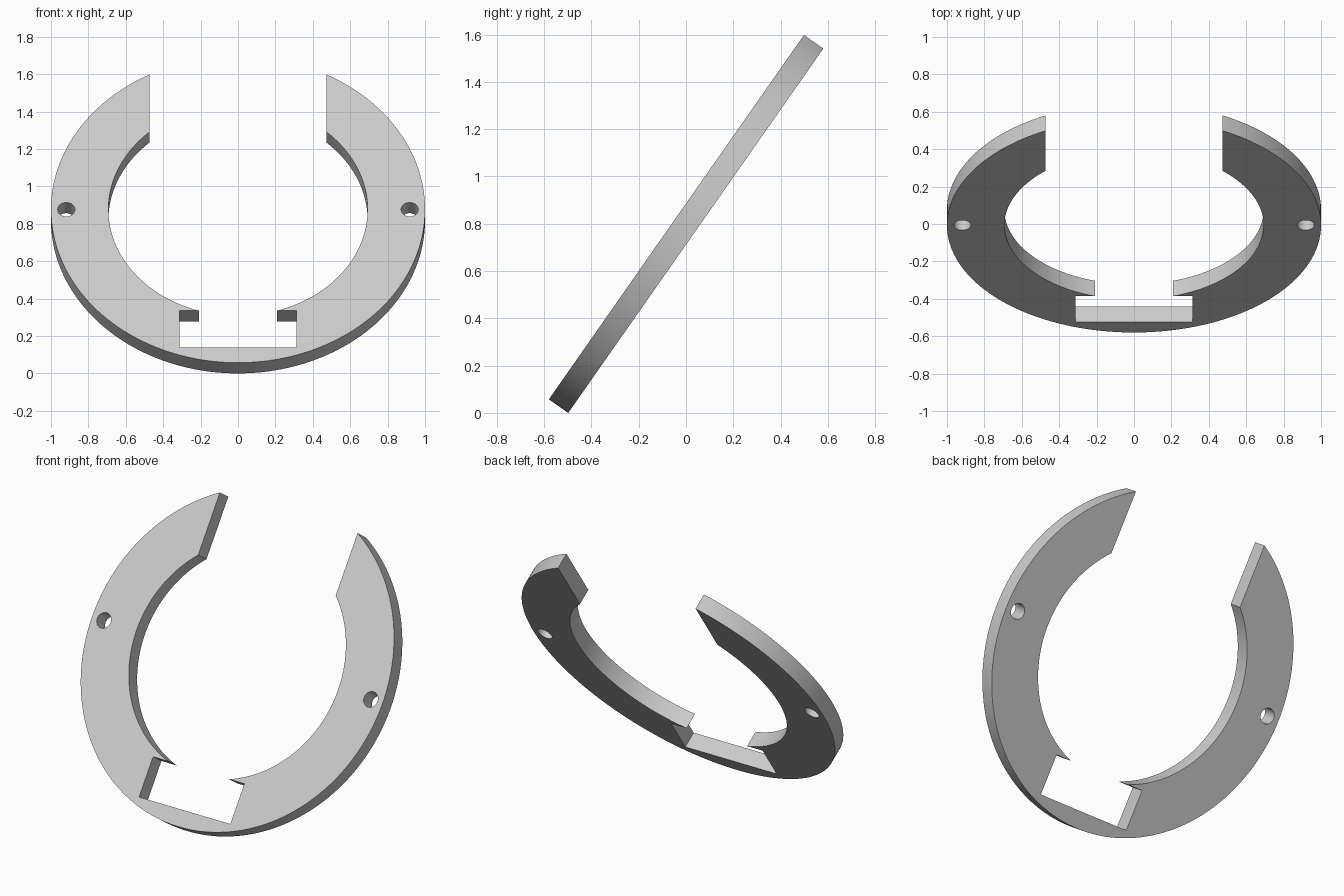
import bpy
import bmesh
from math import asin, cos, pi, radians, sin

cube = bpy.data.objects.get("Cube")
if cube:
    bpy.data.objects.remove(cube, do_unlink=True)

OUTER, INNER, THICK = 1.0, 0.693, 0.1
GAP = 0.473                                # half width of the open top
NOTCH, NOTCH_TOP, NOTCH_FLOOR = 0.314, -0.661, -0.902
HOLE_X, HOLE_R = 0.918, 0.046


def arc(radius, start, end, steps, cx=0.0):
    """Points along an arc, both ends included."""
    angles = [start + (end - start) * i / steps for i in range(steps + 1)]
    return [(cx + radius * cos(a), radius * sin(a)) for a in angles]


def add_loop(curve, points):
    """Closed straight-sided outline in a flat curve."""
    spline = curve.splines.new("POLY")
    spline.points.add(len(points) - 1)
    for p, (x, y) in zip(spline.points, points):
        p.co = (x, y, 0, 1)
    spline.use_cyclic_u = True


# Right half of the inner edge: notch floor corner, notch top corner, inner arc
right = [(NOTCH, NOTCH_FLOOR), (NOTCH, NOTCH_TOP)]
right += arc(INNER, asin(NOTCH_TOP / INNER), pi / 2 - asin(GAP / INNER), 64)
left = [(-x, y) for x, y in reversed(right)]

# Outer rim from the left tip round the bottom to the right tip
tip = pi / 2 - asin(GAP / OUTER)
rim = arc(OUTER, -pi - tip, tip, 160)

curve = bpy.data.curves.new("ring", "CURVE")
curve.dimensions = "2D"
curve.fill_mode = "BOTH"
curve.extrude = THICK / 2
add_loop(curve, rim + right[::-1] + left[::-1])

# Screw holes on both sides
for side in (-1, 1):
    add_loop(curve, arc(HOLE_R, 0, 2 * pi, 32, side * HOLE_X)[:-1])

ring = bpy.data.objects.new("open_ring", curve)
bpy.context.collection.objects.link(ring)
bpy.ops.object.select_all(action="DESELECT")
ring.select_set(True)
bpy.context.view_layer.objects.active = ring
bpy.ops.object.convert(target="MESH")
ring = bpy.context.view_layer.objects.active

# Weld the caps to the walls and clean the flat faces
bm = bmesh.new()
bm.from_mesh(ring.data)
bmesh.ops.remove_doubles(bm, verts=bm.verts, dist=0.0005)
bmesh.ops.recalc_face_normals(bm, faces=bm.faces)
bm.to_mesh(ring.data)
bm.free()

# Lean the ring back
ring.rotation_euler = (radians(55), 0, 0)
ring.location = (0, 0.0345, 0.848)
bpy.ops.object.shade_smooth_by_angle(angle=radians(30))

# Plain grey
grey = bpy.data.materials.new("light_grey")
grey.use_nodes = True
colour = (0.6, 0.6, 0.6, 1)
grey.diffuse_color = colour
grey.node_tree.nodes["Principled BSDF"].inputs["Base Color"].default_value = colour
ring.data.materials.clear()
ring.data.materials.append(grey)
